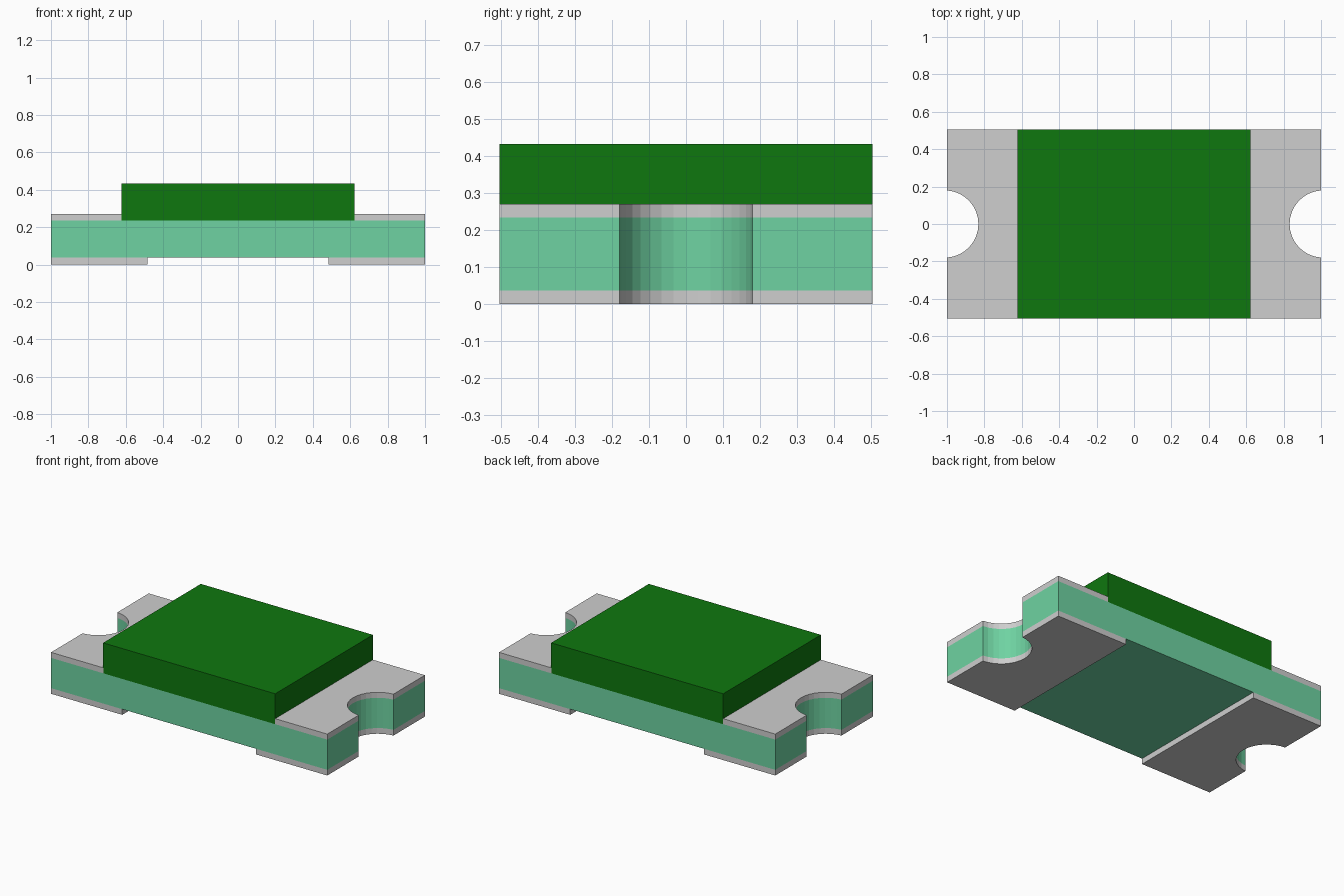
import bpy, bmesh, math

if "Cube" in bpy.data.objects:
    bpy.data.objects.remove(bpy.data.objects["Cube"])

HALF_W = 0.505                    # half depth of every layer
NOTCH_R, NOTCH_X = 0.18, 1.012    # end notch radius and centre
SEGMENTS = 16


def material(name, rgb):
    m = bpy.data.materials.new(name)
    m.diffuse_color = (*rgb, 1)
    m.use_nodes = True
    m.node_tree.nodes["Principled BSDF"].inputs["Base Color"].default_value = m.diffuse_color
    return m


green = material("dark green", (0.0045, 0.185, 0.0045))
mint = material("mint green", (0.158, 0.65, 0.36))
grey = material("light grey", (0.62, 0.62, 0.62))


def notched_end(side):
    """Outline of one end from y = -side to y = +side, with a round notch."""
    a0 = math.acos((NOTCH_X - 1) / NOTCH_R)
    pts = [(1, -HALF_W)]
    for i in range(SEGMENTS + 1):
        a = -a0 + 2 * a0 * i / SEGMENTS
        pts.append((NOTCH_X - NOTCH_R * math.cos(a), NOTCH_R * math.sin(a)))
    pts.append((1, HALF_W))
    return [(side * x, side * y) for x, y in pts]


def slab(name, outline, z0, z1, mat):
    """Extrude a flat outline between two heights."""
    bm = bmesh.new()
    base = bm.faces.new([bm.verts.new((x, y, z0)) for x, y in outline])
    top = bmesh.ops.extrude_face_region(bm, geom=[base])["geom"]
    verts = [g for g in top if isinstance(g, bmesh.types.BMVert)]
    bmesh.ops.translate(bm, verts=verts, vec=(0, 0, z1 - z0))
    bmesh.ops.recalc_face_normals(bm, faces=bm.faces)
    mesh = bpy.data.meshes.new(name)
    bm.to_mesh(mesh)
    bm.free()
    mesh.materials.append(mat)
    obj = bpy.data.objects.new(name, mesh)
    bpy.context.collection.objects.link(obj)
    return obj


def pad(name, side, inner, z0, z1):
    outline = notched_end(side) + [(side * inner, side * HALF_W),
                                   (side * inner, -side * HALF_W)]
    slab(name, outline, z0, z1, grey)


# Board with a notch in each end
slab("board", notched_end(1) + notched_end(-1), 0.037, 0.235, mint)

# Contact pads above and below each end
for side, label in ((-1, "left"), (1, "right")):
    pad(label + "_top_pad", side, 0.622, 0.235, 0.271)
    pad(label + "_bottom_pad", side, 0.485, 0.0, 0.037)

# Cover block between the top pads
slab("cover", [(-0.623, -HALF_W), (0.623, -HALF_W),
               (0.623, HALF_W), (-0.623, HALF_W)], 0.235, 0.434, green)
